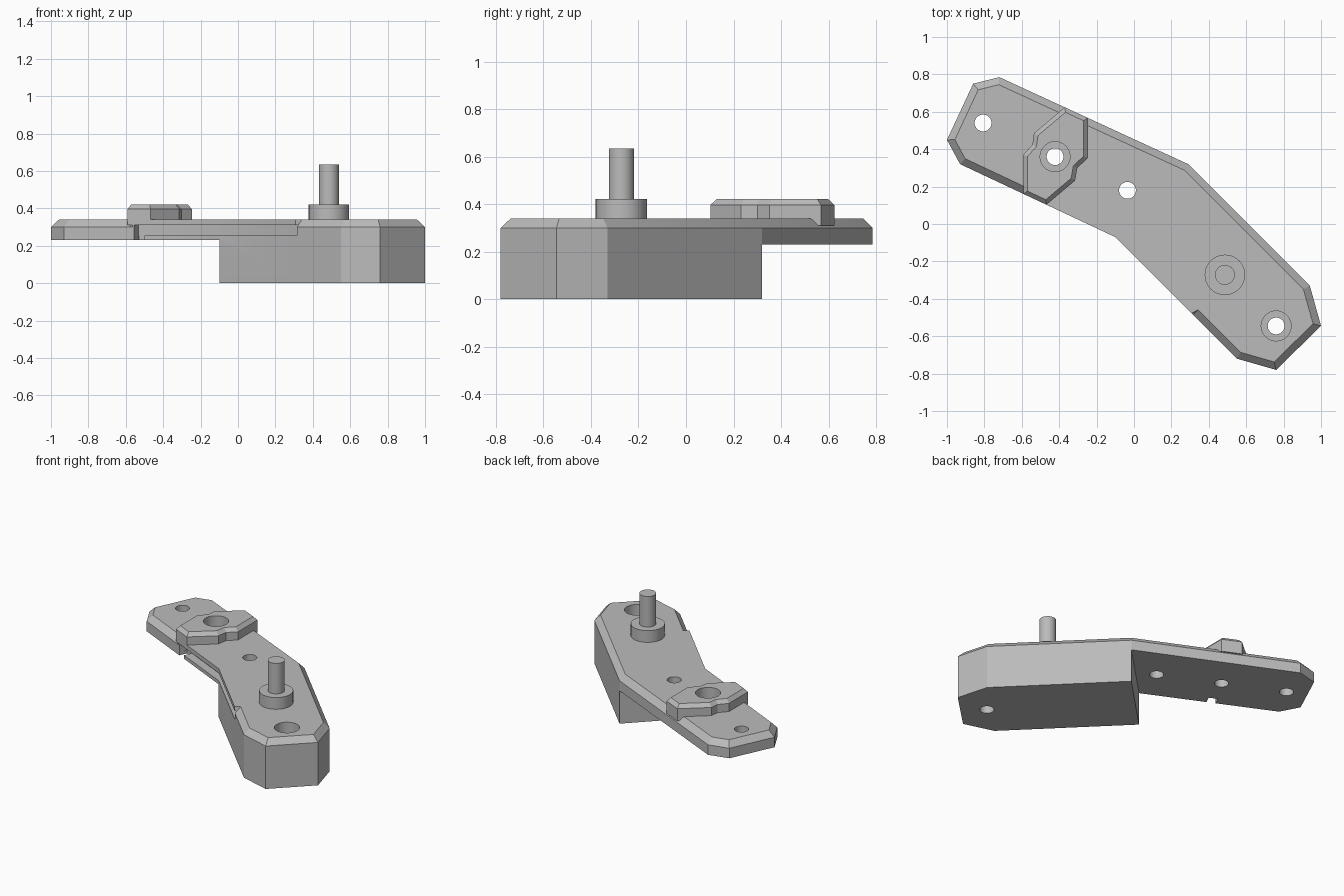
import bpy
import bmesh
from mathutils import Vector

if "Cube" in bpy.data.objects:
    bpy.data.objects.remove(bpy.data.objects["Cube"])

grey = bpy.data.materials.new("mid grey")
grey.use_nodes = True
colour = (0.5, 0.5, 0.5, 1)
grey.diffuse_color = colour
grey.node_tree.nodes["Principled BSDF"].inputs["Base Color"].default_value = colour


def offset(points, widths, closed=True):
    """Move a path inward (to its left) by a width at each point."""
    pts = [Vector(p) for p in points]
    n = len(pts)
    result = []
    for i, p in enumerate(pts):
        before = p - pts[i - 1]
        after = pts[(i + 1) % n] - p
        if not closed and i == 0:
            before = after
        if not closed and i == n - 1:
            after = before
        n1 = Vector((-before.y, before.x)).normalized()
        n2 = Vector((-after.y, after.x)).normalized()
        result.append(p + (n1 + n2) / (1 + n1.dot(n2)) * widths[i])
    return result


def loft(name, sections):
    """Solid through (outline, height) sections, bottom to top."""
    bm = bmesh.new()
    rings = [[bm.verts.new((p[0], p[1], z)) for p in pts] for pts, z in sections]
    n = len(rings[0])
    for low, high in zip(rings, rings[1:]):
        for i in range(n):
            j = (i + 1) % n
            bm.faces.new((low[i], low[j], high[j], high[i]))
    bm.faces.new(rings[0][::-1])
    bm.faces.new(rings[-1])
    bmesh.ops.recalc_face_normals(bm, faces=bm.faces)
    mesh = bpy.data.meshes.new(name)
    bm.to_mesh(mesh)
    bm.free()
    mesh.materials.append(grey)
    obj = bpy.data.objects.new(name, mesh)
    bpy.context.collection.objects.link(obj)
    return obj


def cylinder(name, centre, radius, z0, z1):
    bpy.ops.mesh.primitive_cylinder_add(
        vertices=40, radius=radius, depth=z1 - z0, location=(*centre, (z0 + z1) / 2))
    obj = bpy.context.object
    obj.name = name
    obj.data.materials.append(grey)
    return obj


def strip(path, depth, z0, z1):
    """Cutter reaching a given depth in from an edge path."""
    n = len(path)
    inner = offset(path, [depth] * n, False)
    outer = offset(path, [-0.04] * n, False)
    pts = outer + inner[::-1]
    return loft("edge_cutter", [(pts, z0), (pts, z1)])


def cut(obj, cutters):
    bpy.context.view_layer.objects.active = obj
    for cutter in cutters:
        cutter.hide_render = True
        mod = obj.modifiers.new("cut", "BOOLEAN")
        mod.operation = "DIFFERENCE"
        mod.solver = "EXACT"
        mod.object = cutter
        bpy.ops.object.modifier_apply(modifier=mod.name)


def finish(obj):
    bpy.ops.object.select_all(action="DESELECT")
    obj.select_set(True)
    bpy.context.view_layer.objects.active = obj
    bpy.ops.object.shade_smooth_by_angle(angle=0.35)


# Bent arm: chamfered top edge, plain along the channelled front edge
bend = (-0.10, -0.07)
outline = [(-1, 0.45), (-0.93, 0.32), (-0.58, 0.1555), (-0.565, 0.1485), bend,
           (0.308, -0.478), (0.315, -0.485), (0.55, -0.72), (0.76, -0.78),
           (1, -0.545), (0.94, -0.33), (0.29, 0.32), (-0.72, 0.785), (-0.86, 0.75)]
widths = [0 if 3 <= i <= 5 else 0.038 for i in range(len(outline))]
arm = loft("bent_arm", [(outline, 0), (outline, 0.3),
                        (offset(outline, widths), 0.34)])

# Raised pad flush with both edges of the thin arm
pad_outline = [(-0.592, 0.161), (-0.468, 0.103), (-0.315, 0.232), (-0.303, 0.3),
               (-0.247, 0.352), (-0.247, 0.567), (-0.37, 0.624), (-0.535, 0.485),
               (-0.543, 0.425), (-0.592, 0.37)]
pad_top = offset(pad_outline, [0.023] * len(pad_outline))
pad = loft("raised_pad", [(pad_outline, 0.31), (pad_outline, 0.397), (pad_top, 0.422)])

# Clearance under the thin half of the arm
under = [bend, (0.29, 0.32), (0.6, 0.63), (-0.7, 1.2), (-1.3, 0.5), (-0.6, -0.57)]
cutters = [loft("underside_cutter", [(under, -0.1), (under, 0.23)])]

# Side channel with an opening below at one end and above at the other
start, end = (-0.555, 0.144), (0.315, -0.485)
cutters += [strip([start, bend, end], 0.057, 0.255, 0.31),
            strip([start, (-0.5, 0.118)], 0.057, 0.2, 0.28),
            strip([(0.272, -0.442), end], 0.057, 0.28, 0.4)]

# Screw holes and counterbores
pad_hole = (-0.422, 0.36)
end_hole = (0.76, -0.545)
holes = [cylinder("hole_cutter", c, 0.045, -0.1, 0.6)
         for c in [(-0.807, 0.54), pad_hole, (-0.035, 0.18), end_hole]]
pad_bore = cylinder("bore_cutter", pad_hole, 0.08, 0.345, 0.6)
end_bore = cylinder("bore_cutter", end_hole, 0.08, 0.26, 0.6)
cut(arm, cutters + holes + [end_bore])
cut(pad, [holes[1], pad_bore])
for cutter in cutters + holes + [pad_bore, end_bore]:
    bpy.data.objects.remove(cutter)

# Pivot post with its collar
pivot = (0.486, -0.272)
collar = cylinder("post_collar", pivot, 0.108, 0.33, 0.422)
post = cylinder("pivot_post", pivot, 0.053, 0.41, 0.635)

for part in (arm, pad, collar, post):
    finish(part)
